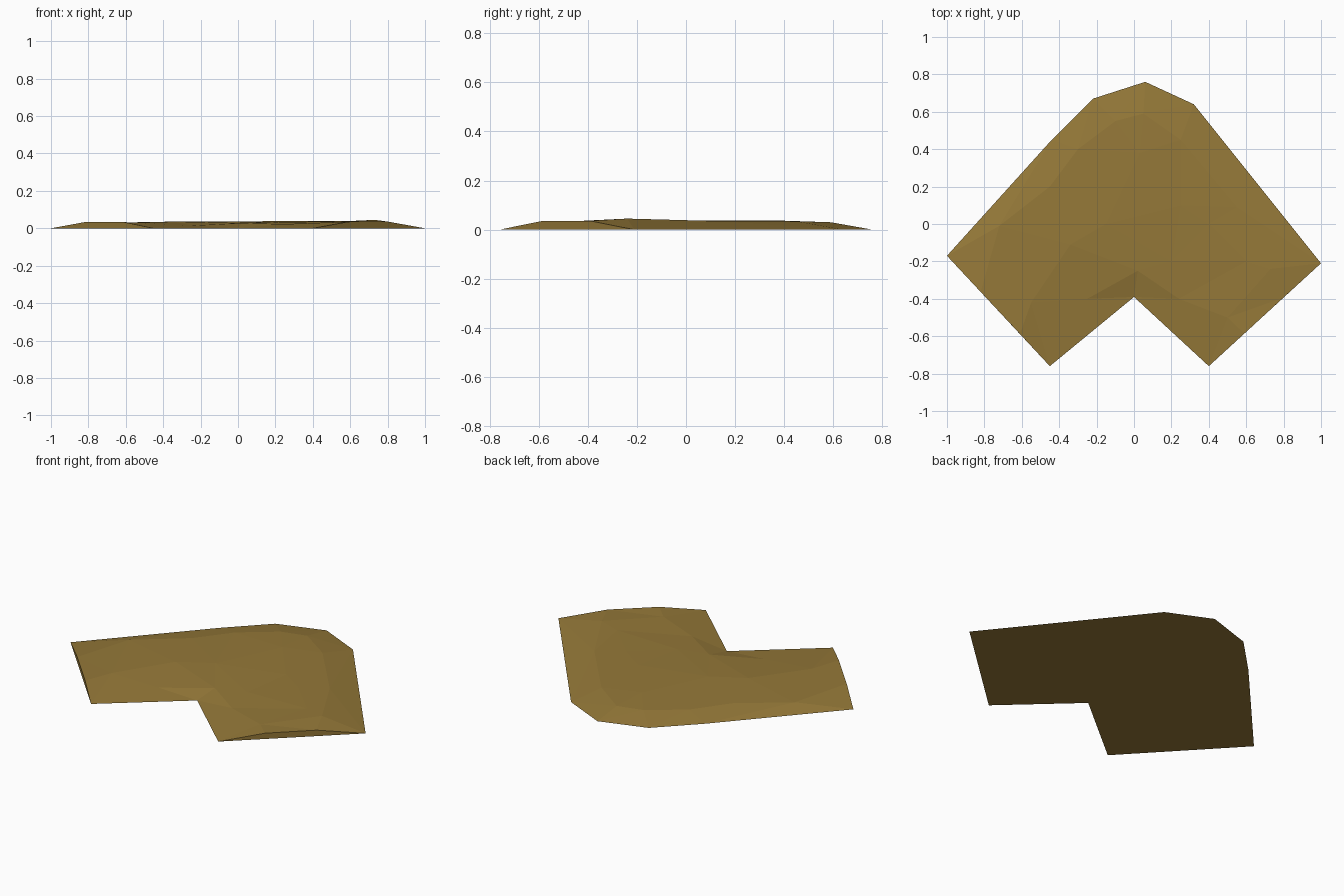
import bpy
import bmesh
from mathutils import Vector
from mathutils.geometry import delaunay_2d_cdt

default_cube = bpy.data.objects.get("Cube")
if default_cube:
    bpy.data.objects.remove(default_cube, do_unlink=True)


def make_material(name, colour):
    material = bpy.data.materials.new(name)
    material.use_nodes = True
    material.diffuse_color = colour
    material.node_tree.nodes["Principled BSDF"].inputs["Base Color"].default_value = colour
    return material


# Rim of the bend, counter-clockwise; the two cut ends carry a raised crown
rim = [
    (-1, -.17, 0), (-.82, -.363, .033), (-.61, -.588, .033), (-.45, -.76, 0),
    (0, -.39, 0),
    (.4, -.76, 0), (.59, -.586, .035), (.8, -.393, .036), (1, -.21, 0),
    (.32, .64, 0), (.06, .76, 0), (-.22, .67, 0), (-.44, .45, 0),
]

# Trodden bumps and dips of the path surface
bumps = [
    (-.72, -.01, .029), (-.55, -.42, .03), (-.34, -.11, .036), (-.25, -.4, .014),
    (.02, -.25, .028), (.2, -.2, .032), (-.45, .2, .031), (-.15, 0, .037),
    (-.3, .4, .029), (-.1, .55, .03), (.05, .59, .03), (.03, .38, .037),
    (.25, .1, .038), (.4, 0, .038), (.25, .45, .034), (.55, .09, .036),
    (.6, -.2, .039), (.73, -.24, .045), (.5, -.5, .032), (.24, -.4, .022),
]


def build_path(name, rim, bumps, material):
    points = rim + bumps
    count = len(rim)
    edges = [(i, (i + 1) % count) for i in range(count)]
    flat = [Vector(p[:2]) for p in points]
    verts, _, faces, sources, _, _ = delaunay_2d_cdt(flat, edges, [], 1, 1e-5)

    bm = bmesh.new()
    made = {}
    top = []
    for co, source in zip(verts, sources):
        vert = bm.verts.new((co.x, co.y, points[source[0]][2]))
        made[source[0]] = vert
        top.append(vert)

    # Worn upper surface
    for face in faces:
        bm.faces.new([top[i] for i in face])

    # Flat underside through the rim points on the ground
    ground = [made[i] for i in range(count) if rim[i][2] == 0]
    bm.faces.new(list(reversed(ground)))

    # Upright faces that close both cut ends
    open_edges = [edge for edge in bm.edges if edge.is_boundary]
    bmesh.ops.holes_fill(bm, edges=open_edges, sides=0)
    bmesh.ops.recalc_face_normals(bm, faces=bm.faces[:])

    mesh = bpy.data.meshes.new(name)
    bm.to_mesh(mesh)
    bm.free()
    mesh.materials.append(material)
    path = bpy.data.objects.new(name, mesh)
    bpy.context.collection.objects.link(path)
    return path


dirt = make_material("dry dirt", (.3, .19, .04, 1))
build_path("dirt_path_bend", rim, bumps, dirt)
